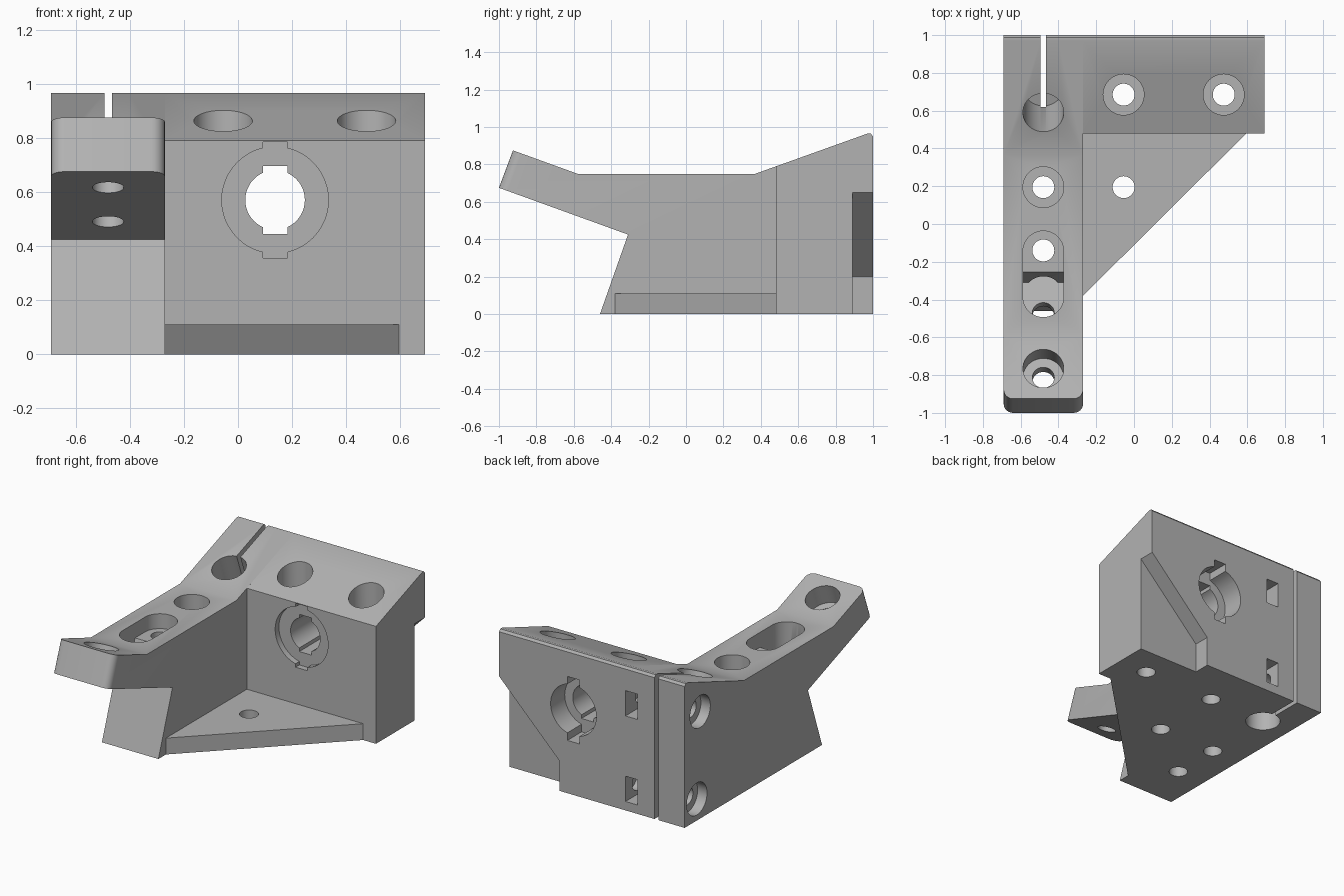
import bpy, bmesh, math
from mathutils import Vector, Matrix

if "Cube" in bpy.data.objects:
    bpy.data.objects.remove(bpy.data.objects["Cube"])

grey = bpy.data.materials.new("plain grey")
grey.use_nodes = True
COLOUR = (0.45, 0.45, 0.45, 1)
grey.diffuse_color = COLOUR
grey.node_tree.nodes["Principled BSDF"].inputs["Base Color"].default_value = COLOUR


def make(name, bm):
    bmesh.ops.recalc_face_normals(bm, faces=bm.faces)
    mesh = bpy.data.meshes.new(name)
    bm.to_mesh(mesh)
    bm.free()
    mesh.materials.append(grey)
    obj = bpy.data.objects.new(name, mesh)
    bpy.context.collection.objects.link(obj)
    return obj


def prism(name, points, axis, lo, hi):
    """Extrude a 2D outline along axis 0 (points y, z), 1 (x, z) or 2 (x, y)."""
    bm = bmesh.new()

    def place(p, t):
        c = list(p)
        c.insert(axis, t)
        return bm.verts.new(c)
    face = bm.faces.new([place(p, lo) for p in points])
    ext = bmesh.ops.extrude_face_region(bm, geom=[face])["geom"]
    step = Vector((0, 0, 0))
    step[axis] = hi - lo
    bmesh.ops.translate(bm, vec=step, verts=[v for v in ext if isinstance(v, bmesh.types.BMVert)])
    return make(name, bm)


def rod(start, end, radius):
    """Round cutter running between two points."""
    a, b = Vector(start), Vector(end)
    d = b - a
    turn = d.to_track_quat("Z", "Y").to_matrix().to_4x4()
    bm = bmesh.new()
    bmesh.ops.create_cone(bm, cap_ends=True, segments=48, radius1=radius, radius2=radius,
                          depth=d.length, matrix=Matrix.Translation((a + b) / 2) @ turn)
    return make("cutter", bm)


def box(x0, x1, y0, y1, z0, z1):
    return prism("cutter", [(x0, y0), (x1, y0), (x1, y1), (x0, y1)], 2, z0, z1)


def combine(tool, operation="DIFFERENCE"):
    tool.hide_render = True
    mod = body.modifiers.new("shape", "BOOLEAN")
    mod.operation, mod.solver, mod.object = operation, "EXACT", tool
    bpy.context.view_layer.update()
    mesh = bpy.data.meshes.new_from_object(body.evaluated_get(bpy.context.evaluated_depsgraph_get()))
    body.modifiers.clear()
    body.data = mesh
    bpy.data.objects.remove(tool)


# Arm with raised, rounded tip
W, INNER, BORE, HOLE = 0.69, -0.27, 0.108, 0.058
back = [(0.97, 0.965), (0.988, 0.965), (1, 0.95), (1, 0)]
body = prism("bracket", [(-0.46, 0), (-0.31, 0.425), (-1, 0.675), (-0.925, 0.875),
                         (-0.58, 0.75), (0.37, 0.75)] + back, 0, -W, INNER)
bm = bmesh.new()
bm.from_mesh(body.data)
tip = [e for e in bm.edges if all(v.co.y < -0.9 for v in e.verts)
       and abs(e.verts[0].co.x - e.verts[1].co.x) < 0.01]
bmesh.ops.bevel(bm, geom=tip, offset=0.05, segments=6, profile=0.5, affect="EDGES")
bm.to_mesh(body.data)
bm.free()

# Back block and floor gusset
combine(prism("back_block", [(0.48, 0), (0.48, 0.7894)] + back, 0, -0.4, W), "UNION")
combine(prism("gusset", [(-0.4, -0.38), (INNER, -0.38), (0.595, 0.48), (0.595, 0.6), (-0.4, 0.6)],
              2, 0, 0.11), "UNION")

# Rear corner relief
combine(prism("cutter", [(0.24, -0.1), (0.24, 0.2), (0.74, 0.7), (0.74, -0.1)], 1, 0.89, 1.1))

# Counterbored vertical screw holes
ARM = -0.48
for x, y, floor in [(-0.055, 0.685, 0.71), (0.475, 0.685, 0.71), (ARM, 0.195, 0.62)]:
    combine(rod((x, y, floor), (x, y, 1.2), BORE))
    combine(rod((x, y, -0.1), (x, y, 0.9), HOLE))
combine(rod((-0.055, 0.195, -0.1), (-0.055, 0.195, 0.3), HOLE))
combine(rod((ARM, -0.14, -0.1), (ARM, -0.14, 0.9), HOLE))

# Long pocket in the arm with a lowered sloping end
combine(rod((ARM, -0.145, 0.65), (ARM, -0.145, 0.9), BORE))
combine(box(ARM - BORE, ARM + BORE, -0.385, -0.145, 0.65, 0.9))
low = rod((ARM, -0.385, 0.4), (ARM, -0.385, 0.9), BORE)
for v in low.data.vertices:
    if v.co.z < 0.6:
        v.co.z = 0.485 - 0.362 * (v.co.y + 0.31)
combine(low)
combine(prism("cutter", [(-0.25, 0.66), (-0.31, 0.485), (-0.385, 0.512), (-0.385, 0.66)],
              0, ARM - BORE, ARM + BORE))

# Slanted screw holes in the arm
tilt = Vector((0, math.sin(math.radians(20)), math.cos(math.radians(20))))
top = Vector((ARM, -0.765, 0.817))
combine(rod(top - tilt * 0.14, top + tilt * 0.2, BORE))
combine(rod(top - tilt * 0.4, top, HOLE))
under = Vector((ARM, -0.49, 0.49))
combine(rod(under - tilt * 0.15, under + tilt * 0.15, HOLE))

# Clamp: slanted socket above, straight socket below, slit to the back
mouth = Vector((ARM, 0.59, 0.829))
lean = Vector((0, -tilt.y, tilt.z))
combine(rod(mouth - lean * 0.4, mouth + lean * 0.2, BORE))
combine(rod((ARM, 0.685, -0.1), (ARM, 0.685, 0.35), BORE))
combine(box(ARM - 0.014, ARM + 0.014, 0.62, 1.1, -0.1, 1.1))

# Clamp screws and nut pockets
for y, z in [(0.835, 0.72), (0.87, 0.145)]:
    combine(rod((-0.8, y, z), (-W + 0.07, y, z), BORE))
    combine(rod((-0.8, y, z), (-0.2, y, z), HOLE))
    combine(box(-0.34, -0.25, y - 0.085, 1.1, z - 0.085, z + 0.085))

# Keyed round opening with recesses on both sides
CX, CZ = 0.137, 0.57
for radius, key, y0, y1 in [(0.197, 0.215, 0.4, 0.52), (0.11, 0.125, 0.4, 1.1), (0.17, 0.215, 0.85, 1.1)]:
    combine(rod((CX, y0, CZ), (CX, y1, CZ), radius))
    combine(box(CX - 0.045, CX + 0.045, y0, y1, CZ - key, CZ + key))

bpy.ops.object.select_all(action="DESELECT")
body.select_set(True)
bpy.context.view_layer.objects.active = body
bpy.ops.object.shade_smooth_by_angle(angle=math.radians(25))
